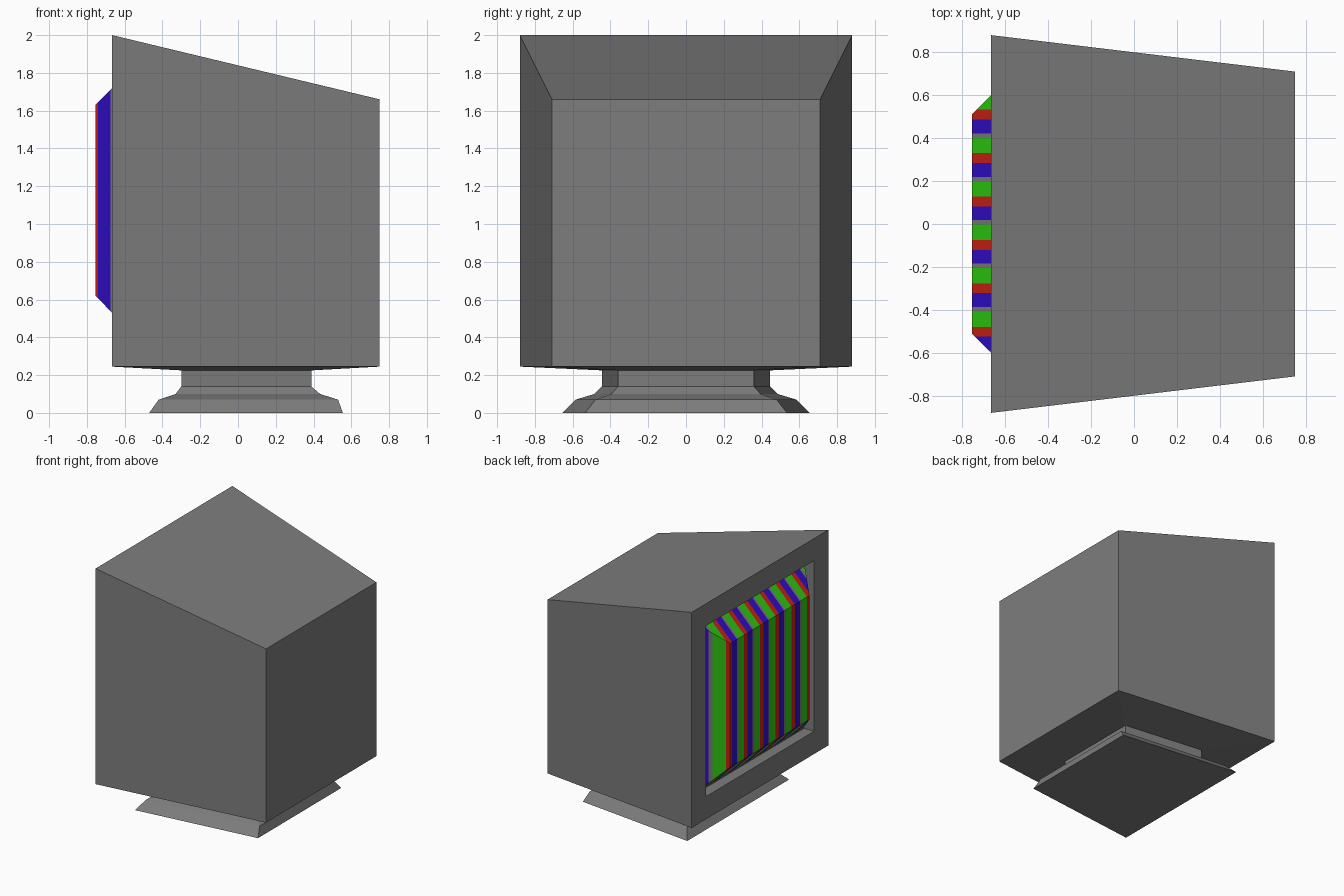
import bpy, bmesh, math
from mathutils import Vector

if "Cube" in bpy.data.objects:
    bpy.data.objects.remove(bpy.data.objects["Cube"])


def material(name, rgb):
    m = bpy.data.materials.new(name)
    m.diffuse_color = (*rgb, 1)
    m.use_nodes = True
    m.node_tree.nodes["Principled BSDF"].inputs["Base Color"].default_value = m.diffuse_color
    return m


GREY = material("grey plastic", (0.205, 0.205, 0.205))
GREEN = material("green stripe", (0.027, 0.60, 0.006))
RED = material("red stripe", (0.60, 0.016, 0.006))
BLUE = material("blue stripe", (0.032, 0.004, 0.60))


def loft(rings, cap_start=True, cap_end=True):
    """Skin a row of four-cornered rings."""
    bm = bmesh.new()
    rows = [[bm.verts.new(p) for p in ring] for ring in rings]
    for a, b in zip(rows, rows[1:]):
        for i in range(4):
            j = (i + 1) % 4
            bm.faces.new((a[i], a[j], b[j], b[i]))
    if cap_start:
        bm.faces.new(rows[0][::-1])
    if cap_end:
        bm.faces.new(rows[-1])
    bmesh.ops.recalc_face_normals(bm, faces=bm.faces)
    return bm


def finish(name, bm, mats):
    me = bpy.data.meshes.new(name)
    bm.to_mesh(me)
    bm.free()
    for m in mats:
        me.materials.append(m)
    ob = bpy.data.objects.new(name, me)
    bpy.context.collection.objects.link(ob)
    return ob


def upright(x, y, z0, z1):
    """Rectangle across x, symmetric in y."""
    return [(x, -y, z0), (x, y, z0), (x, y, z1), (x, -y, z1)]


def level(z, x0, y0, x1, y1):
    """Trapezoid at height z, half-width y0 at x0 and y1 at x1."""
    return [(x0, -y0, z), (x1, -y1, z), (x1, y1, z), (x0, y0, z)]


# Tapered case with a recess for the screen
bm = loft([upright(0.75, 0.71, 0.245, 1.66),
           upright(-0.667, 0.88, 0.245, 2.0),
           upright(-0.667, 0.695, 0.43, 1.82),
           upright(-0.577, 0.695, 0.43, 1.82)])
under = [f for f in bm.faces if f.calc_center_median().z < 0.3
         and abs(f.normal.z) > 0.9]
bmesh.ops.delete(bm, geom=under, context='FACES_ONLY')
finish("case", bm, [GREY])

# Stand with a flared foot, its neck widening into the shallow case underside
finish("stand", loft([level(0.0, -0.47, 0.655, 0.555, 0.535),
                      level(0.07, -0.42, 0.585, 0.53, 0.48),
                      level(0.10, -0.33, 0.485, 0.435, 0.395),
                      level(0.14, -0.30, 0.445, 0.388, 0.36),
                      level(0.225, -0.30, 0.445, 0.388, 0.36),
                      level(0.245, -0.667, 0.88, 0.75, 0.71)],
                     cap_end=False), [GREY])

# Raised screen, cut into repeating vertical stripes
PERIOD, START = 0.2025, 0.402
STRIPES = [(0.072, 1), (0.117, 2), (0.182, 3), (PERIOD, 0)]
bm = loft([upright(-0.577, 0.69, 0.44, 1.81),
           upright(-0.755, 0.51, 0.62, 1.63)])
for k in range(-2, 7):
    for end, _ in STRIPES:
        y = START - k * PERIOD - end
        if abs(y) < 0.688:
            bmesh.ops.bisect_plane(bm, geom=bm.verts[:] + bm.edges[:] + bm.faces[:],
                                   plane_co=(0, y, 0), plane_no=(0, 1, 0))
for f in bm.faces:
    t = (START - f.calc_center_bounds().y) % PERIOD
    f.material_index = next(i for end, i in STRIPES if t <= end)
finish("screen", bm, [GREY, GREEN, RED, BLUE])
